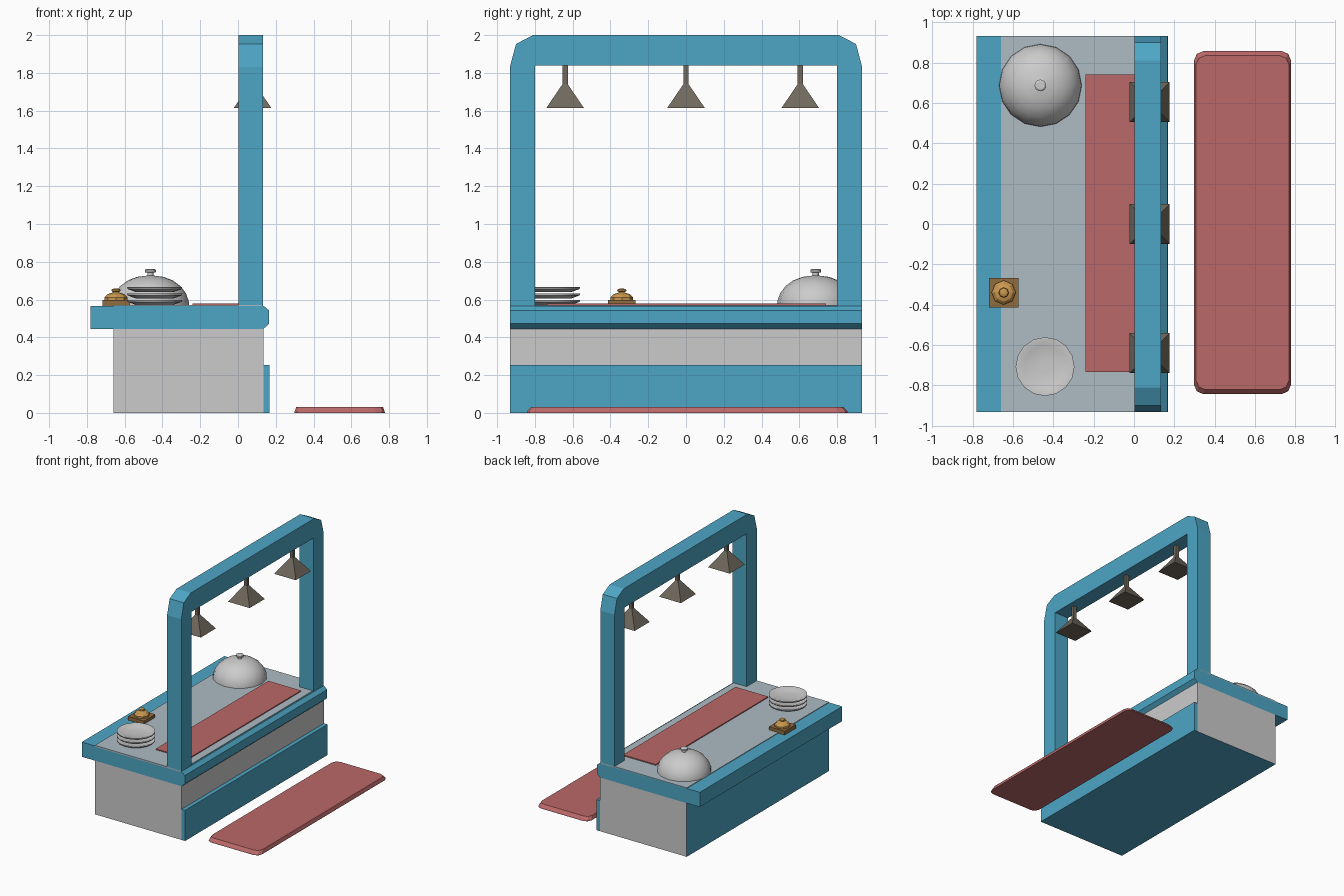
import bpy, bmesh, math

if "Cube" in bpy.data.objects:
    bpy.data.objects.remove(bpy.data.objects["Cube"])


def material(name, r, g, b):
    m = bpy.data.materials.new(name)
    m.diffuse_color = (r, g, b, 1)
    m.use_nodes = True
    m.node_tree.nodes["Principled BSDF"].inputs["Base Color"].default_value = m.diffuse_color
    return m


TEAL = material("teal", 0.075, 0.38, 0.56)
RED = material("red", 0.50, 0.14, 0.14)
SLATE = material("slate", 0.42, 0.50, 0.55)
BRONZE = material("bronze", 0.16, 0.14, 0.11)
GOLD = material("gold", 0.60, 0.32, 0.08)
WOOD = material("wood", 0.28, 0.15, 0.05)


def loft(name, loops, mat=None):
    """Skin a stack of equal-length point loops and cap both ends."""
    bm = bmesh.new()
    rings = [[bm.verts.new(p) for p in loop] for loop in loops]
    n = len(rings[0])
    for a, b in zip(rings, rings[1:]):
        for i in range(n):
            j = (i + 1) % n
            bm.faces.new((a[i], a[j], b[j], b[i]))
    bm.faces.new(rings[0])
    bm.faces.new(rings[-1])
    bmesh.ops.recalc_face_normals(bm, faces=bm.faces)
    me = bpy.data.meshes.new(name)
    bm.to_mesh(me)
    bm.free()
    ob = bpy.data.objects.new(name, me)
    bpy.context.collection.objects.link(ob)
    if mat:
        me.materials.append(mat)
    return ob


def rect(cx, cy, hx, hy, z):
    return [(cx - hx, cy - hy, z), (cx + hx, cy - hy, z),
            (cx + hx, cy + hy, z), (cx - hx, cy + hy, z)]


def box(name, x0, x1, y0, y1, z0, z1, mat=None):
    c = ((x0 + x1) / 2, (y0 + y1) / 2, (x1 - x0) / 2, (y1 - y0) / 2)
    return loft(name, [rect(*c, z0), rect(*c, z1)], mat)


def lathe(name, profile, sides, cx, cy, z, mat=None, smooth=None):
    """Turn (radius, height) points around a vertical axis."""
    loops = []
    for r, h in profile:
        loops.append([(cx + r * math.cos(2 * math.pi * i / sides),
                       cy + r * math.sin(2 * math.pi * i / sides), z + h)
                      for i in range(sides)])
    ob = loft(name, loops, mat)
    if smooth:
        bpy.ops.object.select_all(action='DESELECT')
        ob.select_set(True)
        bpy.context.view_layer.objects.active = ob
        bpy.ops.object.shade_smooth_by_angle(angle=math.radians(smooth))
    return ob


W = 0.933  # half length of the counter

# Cabinet: grey ends and guest side, teal back and underside
cabinet = box("cabinet", -0.66, 0.135, -W, W, 0, 0.445)
cabinet.data.materials.append(material("grey", 0.8, 0.8, 0.8))
cabinet.data.materials.append(TEAL)
for f in cabinet.data.polygons:
    if f.normal.x < -0.5 or f.normal.z < -0.5:
        f.material_index = 1
box("kick_panel", 0.135, 0.168, -W, W, 0, 0.254, TEAL)

# Countertop with chamfered guest edge
edge = [(-0.78, 0.445), (0.135, 0.445), (0.165, 0.472), (0.165, 0.542),
        (0.135, 0.567), (-0.78, 0.567)]
loft("countertop", [[(x, y, z) for x, z in edge] for y in (-W, W)], TEAL)
box("work_surface", -0.66, 0.125, -W, W, 0.56, 0.572, SLATE)
box("counter_runner", -0.24, 0.06, -0.735, 0.74, 0.57, 0.58, RED)

# Overhead arch
half = [(0.80, 1.84), (0.80, 0.56), (W, 0.56), (W, 1.83), (0.90, 1.953), (0.81, 2.0)]
outline = half + [(-y, z) for y, z in reversed(half)]
loft("arch", [[(x, y, z) for y, z in outline] for x in (0.003, 0.133)], TEAL)

# Hanging lamps
for i, y in enumerate((-0.64, 0.0, 0.605)):
    loft(f"lamp_shade_{i + 1}", [rect(0.077, y, 0.099, 0.099, 1.615),
                                 rect(0.077, y, 0.014, 0.014, 1.74)], BRONZE)
    box(f"lamp_stem_{i + 1}", 0.063, 0.091, y - 0.014, y + 0.014, 1.735, 1.85, BRONZE)


# Floor mat with clipped corners and sloped rim
def clipped(hx, hy, c, z, cx=0.538, cy=0.007):
    pts = []
    for sx, sy in ((1, 1), (-1, 1), (-1, -1), (1, -1)):
        corner = [(hx, hy - c), (hx - 0.3 * c, hy - 0.3 * c), (hx - c, hy)]
        if sx * sy < 0:
            corner.reverse()
        pts += [(cx + sx * x, cy + sy * y, z) for x, y in corner]
    return pts


loft("floor_mat", [clipped(0.24, 0.85, 0.045, 0), clipped(0.238, 0.848, 0.045, 0.008),
                   clipped(0.23, 0.828, 0.045, 0.03)], RED)

# Serving dome with knob
dome = [(0.205, 0), (0.203, 0.022), (0.188, 0.063), (0.16, 0.1), (0.12, 0.13),
        (0.07, 0.149), (0.016, 0.156), (0.016, 0.171), (0.029, 0.174),
        (0.029, 0.186), (0.02, 0.192)]
lathe("serving_dome", dome, 16, -0.464, 0.687, 0.571, smooth=32)

# Stack of plates
plate = [(0.10, 0), (0.144, 0.016), (0.146, 0.025), (0.136, 0.026),
         (0.105, 0.014), (0.03, 0.012)]
for i in range(3):
    lathe(f"plate_{i + 1}", plate, 16, -0.441, -0.707, 0.572 + 0.034 * i, smooth=32)

# Call bell on a wooden block
box("bell_base", -0.718, -0.573, -0.414, -0.267, 0.565, 0.598, WOOD)
bell = [(0.06, 0), (0.06, 0.014), (0.045, 0.03), (0.02, 0.038), (0.015, 0.041),
        (0.025, 0.048), (0.022, 0.056), (0.01, 0.06)]
lathe("call_bell", bell, 8, -0.646, -0.34, 0.598, GOLD)
